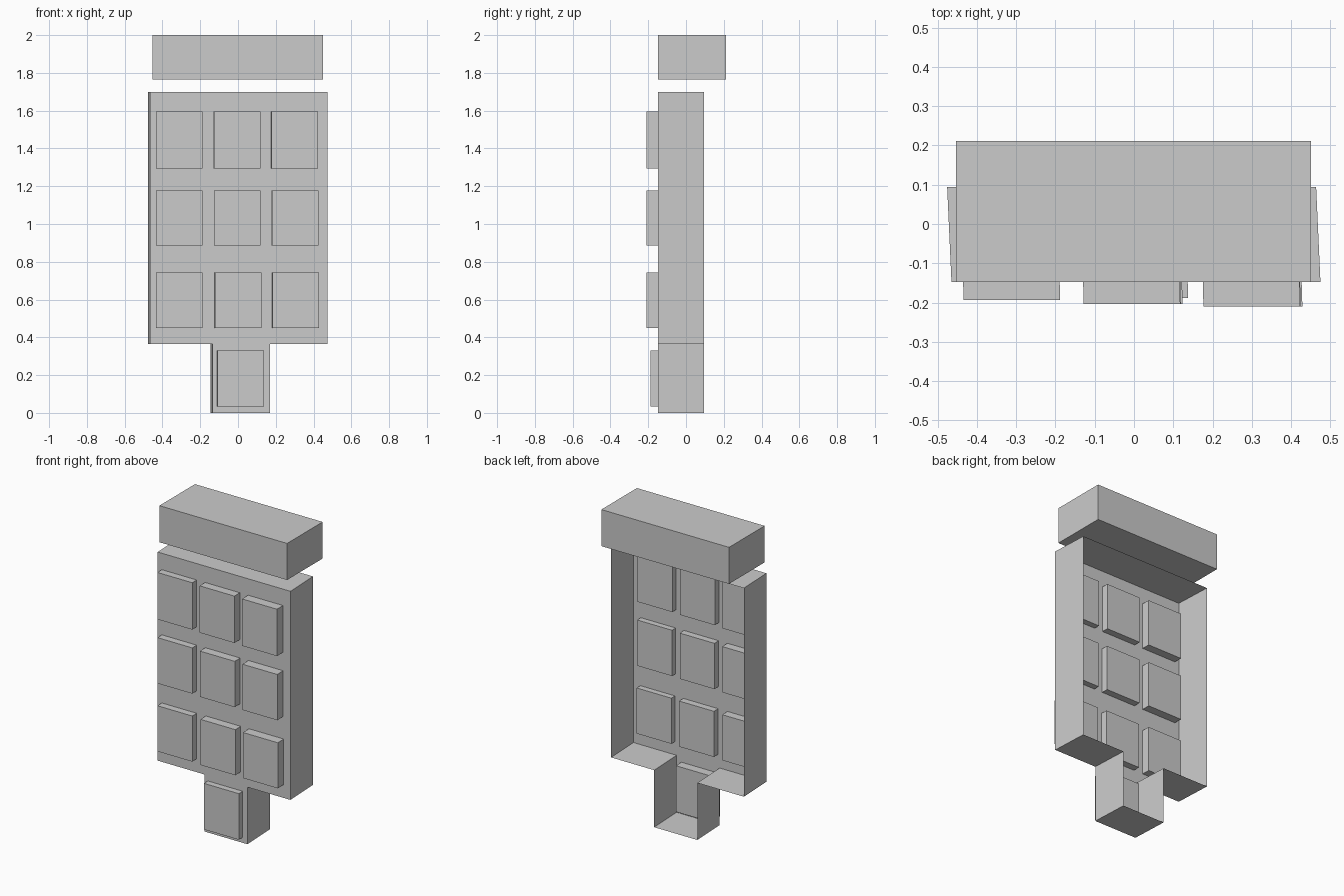
import bpy, bmesh

if "Cube" in bpy.data.objects:
    bpy.data.objects.remove(bpy.data.objects["Cube"])


def mesh_object(name, bm):
    mesh = bpy.data.meshes.new(name)
    bm.to_mesh(mesh)
    bm.free()
    ob = bpy.data.objects.new(name, mesh)
    bpy.context.collection.objects.link(ob)
    return ob


def box(name, x, y, z, skew=0.0):
    """Box from ranges; skew shifts the front face along x."""
    bm = bmesh.new()
    bmesh.ops.create_cube(bm, size=1)
    for v in bm.verts:
        front = v.co.y < 0
        v.co = (x[v.co.x > 0] + skew * front, y[v.co.y > 0], z[v.co.z > 0])
    return mesh_object(name, bm)


# Case: thin T-shaped tray, closed at the front, open at the back
outline = [(-0.135, 0), (0.17, 0), (0.17, 0.365), (0.475, 0.365),
           (0.475, 1.70), (-0.465, 1.70), (-0.465, 0.365), (-0.135, 0.365)]
bm = bmesh.new()
front = [bm.verts.new((x, -0.148, z)) for x, z in outline]
back = [bm.verts.new((x - 0.011, 0.094, z)) for x, z in outline]
bm.faces.new(front)
for i in range(len(front)):
    j = (i + 1) % len(front)
    bm.faces.new((front[j], front[i], back[i], back[j]))
mesh_object("keypad_case", bm)

# Keys: blocks pushed through the front panel, 3 x 3
columns = [(-0.434, -0.194), (-0.128, -0.204), (0.177, -0.210)]
rows = [(0.45, 0.742, 0.006), (0.885, 1.178, 0.002), (1.295, 1.595, 0.0)]
for r, (z0, z1, shift) in enumerate(rows):
    for c, (x0, y0) in enumerate(columns):
        dx = shift if c else 0
        box(f"key_{r}_{c}", (x0 + dx - 0.003, x0 + dx + 0.243),
            (y0, y0 + 0.1), (z0, z1), 0.003)

# Single key on the lower stem
box("key_bottom", (-0.112, 0.135), (-0.188, -0.09), (0.035, 0.33), 0.003)

# Display block floating above the case
box("display_block", (-0.453, 0.451), (-0.148, 0.212), (1.766, 2.0))
